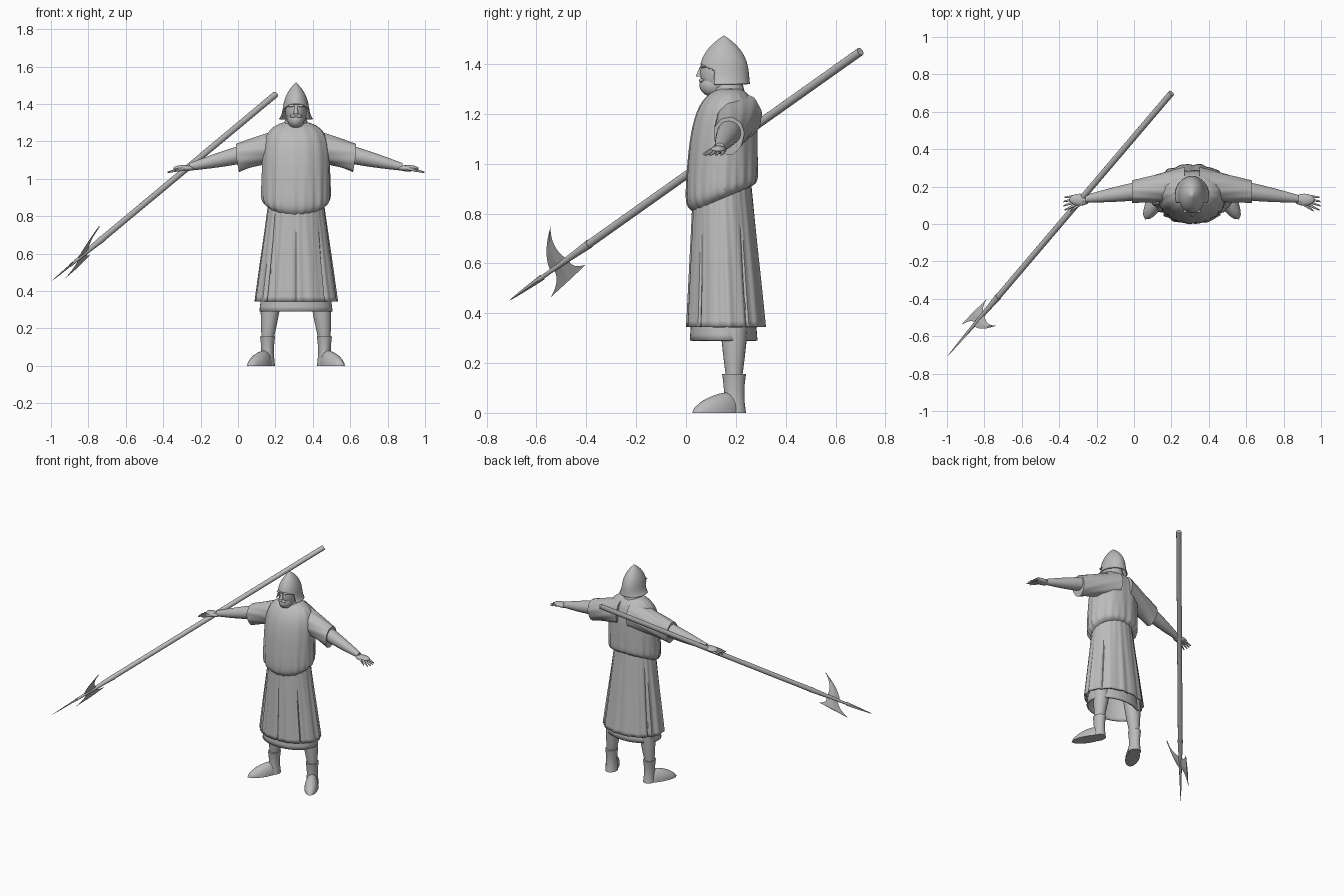
import bpy, bmesh
from math import sin, cos, pi, exp, radians
from mathutils import Vector

if "Cube" in bpy.data.objects:
    bpy.data.objects.remove(bpy.data.objects["Cube"])

X, Y, Z = Vector((1, 0, 0)), Vector((0, 1, 0)), Vector((0, 0, 1))
MIDDLE = 0.31  # centre line of the figure

grey = bpy.data.materials.new("plain grey")
grey.use_nodes = True
shade = (0.5, 0.5, 0.5, 1)
grey.diffuse_color = shade
grey.node_tree.nodes["Principled BSDF"].inputs["Base Color"].default_value = shade


def mix(start, end, t):
    return start + (end - start) * t


def finish(name, bm, smooth=True, thickness=0):
    bmesh.ops.remove_doubles(bm, verts=bm.verts, dist=0.00001)
    bmesh.ops.recalc_face_normals(bm, faces=bm.faces)
    mesh = bpy.data.meshes.new(name)
    bm.to_mesh(mesh)
    bm.free()
    obj = bpy.data.objects.new(name, mesh)
    bpy.context.collection.objects.link(obj)
    mesh.materials.append(grey)
    if smooth:
        bpy.ops.object.select_all(action="DESELECT")
        obj.select_set(True)
        bpy.context.view_layer.objects.active = obj
        bpy.ops.object.shade_smooth_by_angle(angle=radians(40))
    if thickness:
        obj.modifiers.new("thickness", "SOLIDIFY").thickness = thickness


def loft(name, section, u, v, sides=24, steps=16, shape=None, opening=None, thickness=0, smooth=True):
    """Skin elliptical sections; section(t) gives the centre and the radii along u and v."""
    bm = bmesh.new()
    rows = []
    for step in range(steps + 1):
        t = step / steps
        centre, wide, deep = section(t)
        row = []
        for k in range(sides):
            turn = 2 * pi * k / sides
            point = centre + u * (wide * cos(turn)) + v * (deep * sin(turn))
            row.append(bm.verts.new(shape(point, centre, turn, t) if shape else point))
        rows.append(row)
    for row, after in zip(rows, rows[1:]):
        for k in range(sides):
            following = (k + 1) % sides
            bm.faces.new((row[k], row[following], after[following], after[k]))
    if not thickness:
        bm.faces.new(rows[0])
        bm.faces.new(rows[-1])
    if opening:
        removed = [f for f in bm.faces if opening(f.calc_center_median())]
        bmesh.ops.delete(bm, geom=removed, context="FACES")
    finish(name, bm, smooth, thickness)


def taper(name, start, end, first, last, u=Y, v=Z, power=1, sides=16):
    """Straight limb or rod narrowing from the first radius to the last."""
    def section(t):
        radius = mix(first, last, t ** power)
        return mix(start, end, t), radius, radius
    loft(name, section, u, v, sides, 8)


def ball(name, centre, size):
    bm = bmesh.new()
    bmesh.ops.create_uvsphere(bm, u_segments=32, v_segments=20, radius=1)
    bmesh.ops.scale(bm, vec=size, verts=bm.verts)
    bmesh.ops.translate(bm, vec=centre, verts=bm.verts)
    finish(name, bm)


def trunk(front, back, z, wide, scale=1):
    """Body section between a front and a back depth."""
    return Vector((MIDDLE, (front + back) / 2, z)), wide * scale, (back - front) / 2 * scale


def crease(turn, where, width):
    gap = (turn - where + pi) % (2 * pi) - pi
    return exp(-(gap / width) ** 2)


# Tunic top: domed shoulders, gathered and overhanging at the waist
def tunic_section(t):
    dome = (1 - t ** 8) ** 0.5
    tuck = 1 - 0.18 * exp(-30 * t)
    return trunk(0.06 * t * t, 0.29, mix(0.86, 1.31, t), 0.185 - 0.01 * t, dome * tuck)


def tunic_folds(point, centre, turn, t):
    low = max(0, 1 - 2 * t)
    fold = 1 + 0.01 * sin(14 * turn) + 0.02 * low * sin(22 * turn) - 0.03 * crease(turn, pi / 2, 0.2)
    return centre + (point - centre) * fold + Z * (0.05 * low * sin(turn))


loft("tunic_top", tunic_section, X, Y, 96, 40, tunic_folds)


# Skirt: flares to the hem, with slits at the front and sides
def skirt_section(t):
    return trunk(mix(0.03, 0, t), mix(0.26, 0.32, t), mix(0.93, 0.345, t), mix(0.14, 0.22, t))


SLITS = [-pi / 2] + [pi / 2 + side * spread for side in (1, -1) for spread in (1, 2.3)]


def skirt_folds(point, centre, turn, t):
    loose = min(1, t * 1.5)
    fold = 1 + 0.02 * loose * sin(15 * turn) + 0.01 * sin(24 * turn)
    fold -= sum(0.09 * loose * crease(turn, slit, 0.05) for slit in SLITS)
    return centre + (point - centre) * fold


def under_section(t):
    return trunk(mix(0.03, 0.015, t), mix(0.27, 0.287, t), mix(0.5, 0.29, t), mix(0.17, 0.196, t))


loft("skirt", skirt_section, X, Y, 120, 24, skirt_folds, thickness=0.012)
loft("under_skirt", under_section, X, Y, 48, 8, thickness=0.01)

# Head and face
throat = Vector((MIDDLE, 0.17, 1.25))
taper("neck", throat, throat + Z * 0.1, 0.075, 0.05, X, Y)
ball("head", (MIDDLE, 0.145, 1.365), (0.057, 0.088, 0.1))
ball("beard", (MIDDLE, 0.11, 1.316), (0.045, 0.056, 0.048))
bridge = Vector((MIDDLE, 0.062, 1.39))
taper("nose", bridge, bridge - Z * 0.04 - Y * 0.01, 0.006, 0.013, X, Y)
for side, sign in (("left", 1), ("right", -1)):
    ball(f"{side}_brow", bridge + X * sign * 0.024 + Y * 0.006, (0.022, 0.01, 0.007))
    ball(f"{side}_moustache", bridge + X * sign * 0.015 - Z * 0.056, (0.018, 0.01, 0.008))


# Pointed helmet with a flared rim and an open face
def helmet_section(t):
    swell, flare = 1 - (1 - t) ** 3, t ** 8
    return Vector((MIDDLE, 0.152, mix(1.515, 1.32, t))), 0.071 * swell + 0.02 * flare, 0.101 * swell + 0.004 * flare


def in_face(point):
    return point.y < 0.115 and point.z < 1.4 - 6 * (point.x - MIDDLE) ** 2


loft("helmet", helmet_section, X, Y, 64, 32, opening=in_face, thickness=0.006)


# Arms and legs, mirrored about the centre line
def limbs(side, sign):
    def arm(reach):
        return Vector((MIDDLE + sign * reach, 0.22 - 0.15 * reach, 1.2 - 0.24 * reach))

    def sleeve_section(t):
        radius = mix(0.095, 0.063, t)
        return arm(mix(0.04, 0.32, t)), radius * 0.95, radius

    def sleeve_folds(point, centre, turn, t):
        hang = max(0, -sin(turn)) * t ** 3
        wrinkle = 1 + 0.02 * sin(9 * turn + 8 * t)
        return centre + (point - centre) * wrinkle - Z * (0.025 * hang) - X * (sign * 0.015 * hang)

    loft(f"{side}_sleeve", sleeve_section, Y, Z, 48, 20, sleeve_folds)
    taper(f"{side}_forearm", arm(0.26), arm(0.57), 0.05, 0.02, power=1.5, sides=24)
    ball(f"{side}_palm", arm(0.6), (0.055, 0.032, 0.017))
    for finger, name in enumerate(("index", "middle", "ring", "little")):
        spread = Y * (0.015 * (finger - 1.5))
        end = arm(0.69) - X * sign * 0.4 * abs(spread.y)
        taper(f"{side}_{name}_finger", arm(0.62) + spread, end + spread * 1.5 - Y * 0.008, 0.009, 0.004)
    taper(f"{side}_thumb", arm(0.58) - Y * 0.015, arm(0.65) - Y * 0.052 - Z * 0.005, 0.012, 0.004)

    # Leg, boot and a flat foot that runs forward and outward
    ankle = Vector((MIDDLE + sign * 0.152, 0.193, 0.14))
    taper(f"{side}_leg", ankle + Z * 0.3 - X * sign * 0.027, ankle, 0.06, 0.032, X, Y, 1.5, 24)

    def boot_section(t):
        radius = 0.04 - 0.006 * sin(pi * t)
        return mix(ankle + Z * 0.016, ankle - Z * ankle.z, t), radius, radius * 1.2

    def foot_section(t):
        base = Vector((ankle.x, ankle.y, 0)) + forward * mix(-0.04, 0.195, t)
        return base, 0.046 * sin(pi * t) ** 0.5, 0.15 * t ** 0.3 * (1 - t) ** 0.7

    def flat_sole(point, centre, turn, t):
        return Vector((point.x, point.y, max(point.z, 0)))

    forward = Vector((sign * 0.5, -0.85, 0)).normalized()
    loft(f"{side}_boot", boot_section, X, Y)
    loft(f"{side}_foot", foot_section, forward.cross(Z), Z, shape=flat_sole)


limbs("left", 1)
limbs("right", -1)

# Polearm: the axis runs from the point to the butt, the blades spread along "across"
point, butt = Vector((-1, -0.71, 0.45)), Vector((0.2, 0.7, 1.45))
axis = (butt - point).normalized()
flat = axis.cross(Vector((0.2, -0.7, 0.7))).normalized()
across = flat.cross(axis)


def along(distance):
    return point + axis * distance


taper("shaft", along(0.47), butt, 0.016, 0.017, across, flat)
taper("socket", along(0.18), along(0.48), 0.008, 0.018, across, flat, 1.5)


def point_section(t):
    wide = 0.013 * t ** 0.7
    return along(0.2 * t), wide, wide / 2


def spike_section(t):
    return along(mix(0.3, 0.4, t * t)) + across * (0.15 * t), 0.05 * (1 - t), 0.004


def axe_section(t):
    return along(mix(0.31, 0.28, t)) - across * (0.075 * t), 0.045 + 0.072 * t ** 3, 0.004


loft("spear_point", point_section, across, flat, 4, smooth=False)
loft("back_spike", spike_section, axis, flat, 4, smooth=False)
loft("axe_blade", axe_section, axis + across * 0.11, flat, 4, smooth=False)
